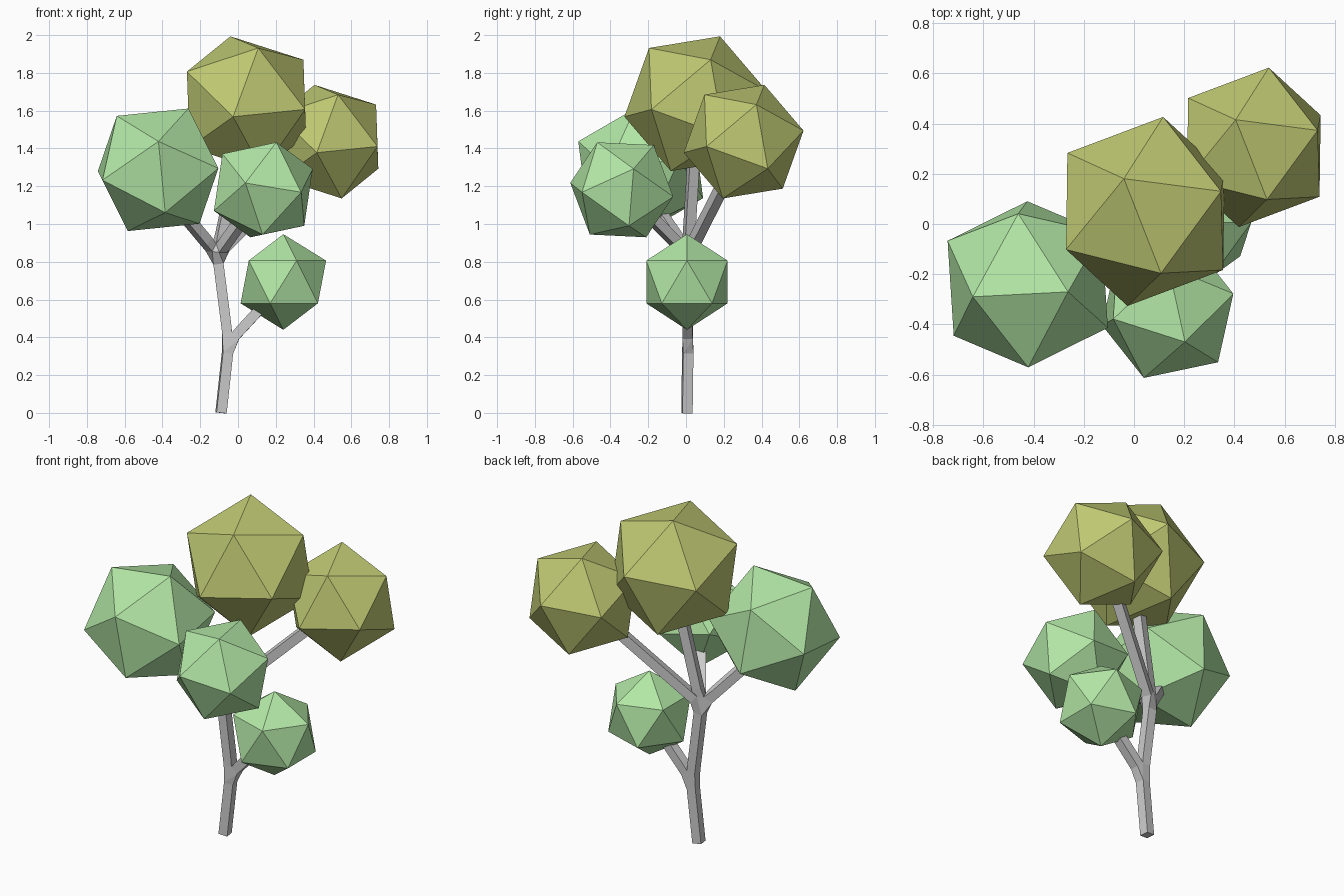
import bpy, bmesh
from mathutils import Matrix, Vector

if "Cube" in bpy.data.objects:
    bpy.data.objects.remove(bpy.data.objects["Cube"])


def material(name, color):
    m = bpy.data.materials.new(name)
    m.diffuse_color = (*color, 1)
    m.use_nodes = True
    m.node_tree.nodes["Principled BSDF"].inputs["Base Color"].default_value = m.diffuse_color
    return m


green = material("leaf_green", (0.45, 0.80, 0.38))
olive = material("leaf_olive", (0.52, 0.58, 0.17))


def frame(a, b):
    """Rotation whose z axis is a and whose x axis leans towards b."""
    z = Vector(a).normalized()
    y = z.cross(Vector(b)).normalized()
    return Matrix((y.cross(z), y, z)).transposed()


def leaf_ball(name, center, radius, corner, neighbour, mat):
    """Icosahedron turned so two adjacent corners point along given directions."""
    bm = bmesh.new()
    bmesh.ops.create_icosphere(bm, subdivisions=1, radius=radius)
    top = max(bm.verts, key=lambda v: v.co.z)
    near = top.link_edges[0].other_vert(top)
    turn = frame(corner, neighbour) @ frame(top.co, near.co).transposed()
    bmesh.ops.transform(bm, matrix=Matrix.Translation(center) @ turn.to_4x4(), verts=bm.verts)
    me = bpy.data.meshes.new(name)
    bm.to_mesh(me)
    bm.free()
    me.materials.append(mat)
    bpy.context.collection.objects.link(bpy.data.objects.new(name, me))


# Foliage: two olive crowns share one orientation, green ones vary
tilt = ((-0.085, 0.13, 0.355), (0.065, -0.25, 0.285))
leaf_ball("crown_foliage", (0.045, 0.05, 1.637), 0.389, *tilt, olive)
leaf_ball("right_foliage", (0.477, 0.305, 1.436), 0.328, *tilt, olive)
leaf_ball("left_foliage", (-0.423, -0.24, 1.287), 0.363,
          (-0.22, -0.05, 0.287), (0.157, -0.03, 0.322), green)
leaf_ball("front_foliage", (0.134, -0.34, 1.181), 0.291,
          (-0.216, -0.038, 0.19), (0.074, -0.13, 0.25), green)
leaf_ball("low_foliage", (0.24, 0.005, 0.693), 0.253, (0, 0, 1), (1, 0, 0), green)

# Trunk and branches: a skeleton of points given thickness by a skin
points = [(-0.09, 0.005, 0), (-0.05, 0.01, 0.37), (-0.11, 0.01, 0.84),
          (0.2, 0.005, 0.64), (-0.37, -0.2, 1.15), (0.09, -0.27, 1.12),
          (0.03, 0.05, 1.5), (0.42, 0.28, 1.37)]
links = [(0, 1), (1, 2), (1, 3), (2, 4), (2, 5), (2, 6), (2, 7)]
me = bpy.data.meshes.new("trunk")
me.from_pydata(points, links, [])
trunk = bpy.data.objects.new("trunk", me)
bpy.context.collection.objects.link(trunk)
trunk.modifiers.new("skin", 'SKIN')
for i, s in enumerate(me.skin_vertices[0].data):
    s.radius = (0.027, 0.027)
    s.use_root = i == 0
